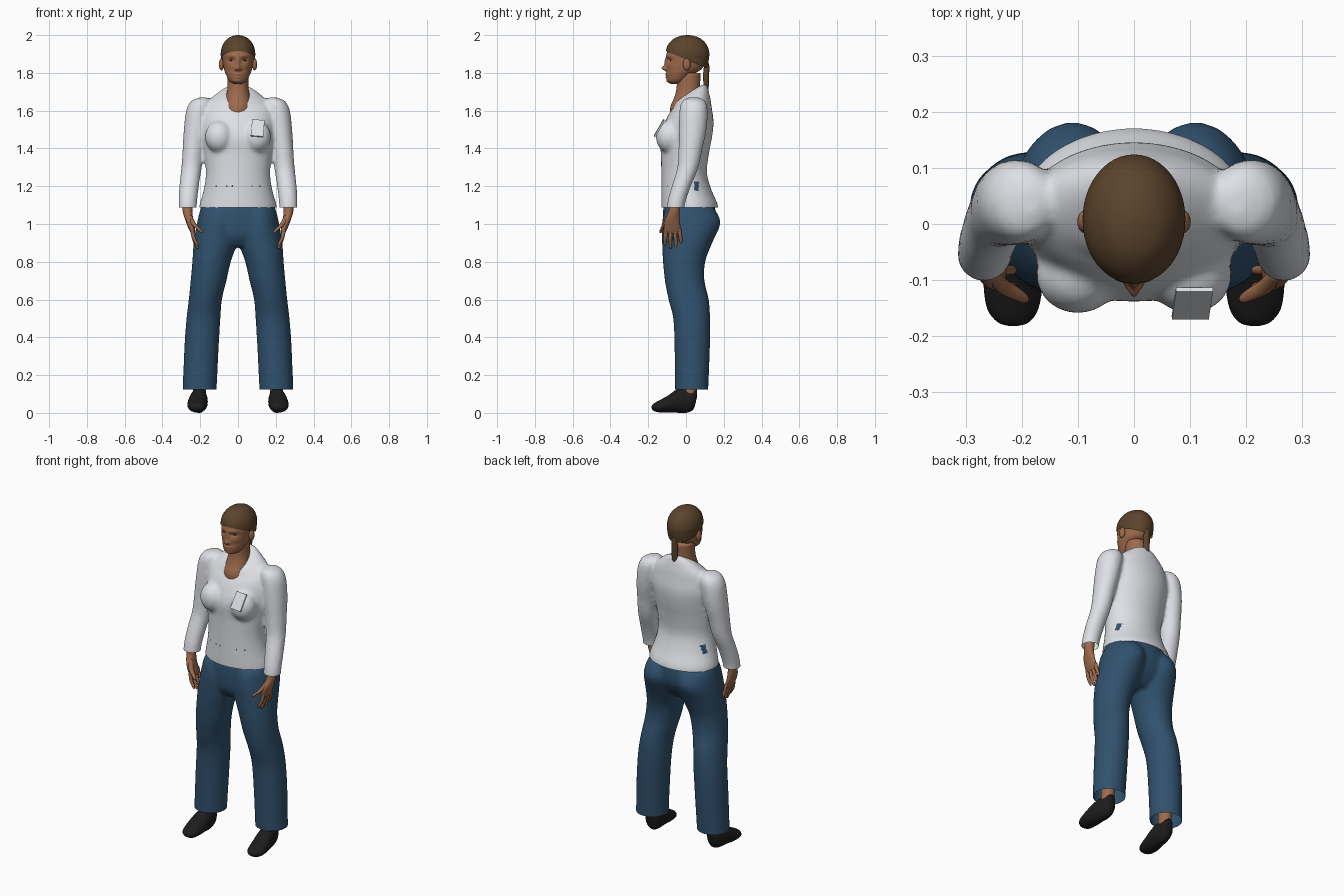
import bpy, bmesh
from math import sin, cos, pi, exp, radians
from mathutils import Vector, Matrix

default_cube = bpy.data.objects.get("Cube")
if default_cube:
    bpy.data.objects.remove(default_cube)


def material(name, r, g, b):
    mat = bpy.data.materials.new(name)
    mat.use_nodes = True
    mat.diffuse_color = (r, g, b, 1)
    shader = mat.node_tree.nodes["Principled BSDF"]
    shader.inputs["Base Color"].default_value = (r, g, b, 1)
    shader.inputs["Roughness"].default_value = 0.8
    return mat


skin = material("skin", 0.34, 0.145, 0.072)
hair_brown = material("hair_brown", 0.105, 0.057, 0.025)
white_cloth = material("white_cloth", 0.73, 0.75, 0.79)
denim = material("denim", 0.03, 0.083, 0.155)
shoe_black = material("shoe_black", 0.012, 0.012, 0.013)
eye_dark = material("eye_dark", 0.04, 0.02, 0.012)


def spline(stations, steps):
    """Smooth the stations with a Catmull-Rom curve."""
    pts = [Vector(s) for s in stations]
    out = []
    for i in range(len(pts) - 1):
        a, b, c, d = pts[max(i - 1, 0)], pts[i], pts[i + 1], pts[min(i + 2, len(pts) - 1)]
        for k in range(steps):
            t = k / steps
            out.append(0.5 * (2 * b + (c - a) * t + (2 * a - 5 * b + 4 * c - d) * t ** 2
                              + (3 * b - a - 3 * c + d) * t ** 3))
    return out + [pts[-1]]


def loft(bm, stations, n=32, steps=4, side=1, along_y=False, bump=None):
    """Skin elliptical rings; a station is x, y, z, x radius, y radius, tilt."""
    stations = [tuple(s) + (0,) * (6 - len(s)) for s in stations]
    rings = []
    for x, y, z, rx, ry, tilt in spline(stations, steps):
        ring = []
        for k in range(n):
            a = 2 * pi * k / n
            dy = max(ry, 0.001) * sin(a)
            co = Vector((side * (x + max(rx, 0.001) * cos(a)), y + dy, z + tilt * dy))
            if along_y:
                co.y, co.z = co.z, co.y
            ring.append(bm.verts.new(bump(co) if bump else co))
        rings.append(ring)
    for low, high in zip(rings, rings[1:]):
        for k in range(n):
            j = (k + 1) % n
            bm.faces.new((low[k], low[j], high[j], high[k]))
    bm.faces.new(rings[0])
    bm.faces.new(rings[-1])


def ball(bm, centre, radii):
    place = Matrix.Translation(centre) @ Matrix.Diagonal((*radii, 1))
    bmesh.ops.create_uvsphere(bm, u_segments=24, v_segments=16, radius=1, matrix=place)


def cut_below(bm, point, normal):
    everything = bm.verts[:] + bm.edges[:] + bm.faces[:]
    bmesh.ops.bisect_plane(bm, geom=everything, plane_co=point, plane_no=normal, clear_inner=True)


def finish(bm, name, *mats):
    bmesh.ops.recalc_face_normals(bm, faces=bm.faces[:])
    for face in bm.faces:
        face.smooth = True
    mesh = bpy.data.meshes.new(name)
    bm.to_mesh(mesh)
    bm.free()
    for mat in mats:
        mesh.materials.append(mat)
    obj = bpy.data.objects.new(name, mesh)
    bpy.context.collection.objects.link(obj)
    return obj


def fuse(obj, hem):
    """Melt overlapping volumes into one cloth surface and open it at the hem."""
    remesh = obj.modifiers.new("fuse", 'REMESH')
    remesh.mode = 'VOXEL'
    remesh.voxel_size = 0.01
    smooth = obj.modifiers.new("soften", 'SMOOTH')
    smooth.factor = 0.5
    smooth.iterations = 8
    bpy.context.view_layer.objects.active = obj
    for mod in ("fuse", "soften"):
        bpy.ops.object.modifier_apply(modifier=mod)
    bm = bmesh.new()
    bm.from_mesh(obj.data)
    cut_below(bm, (0, 0, hem), (0, 0, 1))
    for face in bm.faces:
        face.smooth = True
        face.material_index = 0
    bm.to_mesh(obj.data)
    bm.free()


# Shirt: torso, bust and sleeves
bm = bmesh.new()
loft(bm, [(0, .02, 1.04, .205, .15), (0, .019, 1.1, .204, .15), (0, .002, 1.18, .182, .133),
          (0, -.01, 1.27, .17, .121), (0, -.006, 1.37, .18, .127), (0, 0, 1.46, .192, .138),
          (0, .017, 1.54, .197, .129), (0, .025, 1.6, .19, .112, .1), (0, .03, 1.645, .165, .097, .3),
          (0, .022, 1.69, .092, .083, .6), (0, .02, 1.7, .04, .04, .6)], n=48)
for side in (-1, 1):
    ball(bm, (side * .1, -.09, 1.462), (.075, .07, .085))
    loft(bm, [(.185, .04, 1.67, .02, .03), (.195, .04, 1.65, .055, .062), (.207, .04, 1.6, .068, .075),
              (.223, .035, 1.5, .064, .074), (.236, .024, 1.4, .057, .064), (.246, .01, 1.3, .054, .056),
              (.259, -.025, 1.2, .052, .051), (.266, -.052, 1.11, .049, .048),
              (.267, -.057, 1.04, .046, .045)], side=side)
shirt = finish(bm, "shirt", white_cloth, denim)
fuse(shirt, 1.087)

# Small denim spots showing through the shirt above the hem
polygons = shirt.data.polygons
for x in (-.13, -.06, -.03, .08, .13):
    spot = Vector((x, -.13, 1.2))
    min(polygons, key=lambda p: (p.center - spot).length).material_index = 1
for poly in polygons:
    c = poly.center
    if abs(c.y - .055) < .013 and abs(c.z - 1.2) < .022 and .1 < abs(c.x) < .2:
        poly.material_index = 1

# Chest pocket plate
bm = bmesh.new()
tilt = Matrix.Rotation(radians(5), 4, 'Y') @ Matrix.Rotation(radians(-30), 4, 'X')
bmesh.ops.create_cube(bm, size=1, matrix=Matrix.Translation((.104, -.142, 1.507)) @ tilt
                      @ Matrix.Diagonal((.066, .008, .1, 1)))
pocket = finish(bm, "chest_pocket", white_cloth)
for poly in pocket.data.polygons:
    poly.use_smooth = False

# Trousers: hips and legs
bm = bmesh.new()
loft(bm, [(0, .015, 1.14, .17, .11), (0, .017, 1.09, .196, .136), (0, .017, 1.0, .212, .14),
          (0, .005, .93, .2, .12), (0, 0, .88, .1, .08)], n=48)
for side in (-1, 1):
    loft(bm, [(.1, .02, 1.1, .07, .1), (.105, .023, 1.07, .095, .135), (.11, .027, 1.0, .108, .155),
              (.12, .006, .9, .115, .133), (.14, -.01, .8, .102, .112), (.156, -.007, .7, .095, .105),
              (.173, .014, .6, .088, .107), (.183, .03, .5, .09, .098), (.193, .033, .35, .091, .094),
              (.203, .03, .12, .09, .088), (.204, .03, .06, .09, .088)], side=side)
trousers = finish(bm, "trousers", denim)
fuse(trousers, .125)

# Neck
bm = bmesh.new()
loft(bm, [(0, -.003, 1.56, .08, .078), (0, -.003, 1.62, .074, .08), (0, .005, 1.67, .064, .067),
          (0, .012, 1.72, .056, .062), (0, .015, 1.8, .056, .062)])
finish(bm, "neck", skin)

# Head: face forms are soft bumps given as x, z, depth, width, height
forms = [(0, 1.825, .026, .012, .013), (0, 1.855, .012, .009, .022), (0, 1.791, .007, .022, .006),
         (0, 1.776, .007, .018, .005), (0, 1.757, .005, .02, .01)]
for side in (-1, 1):
    forms += [(side * .034, 1.868, -.012, .016, .01), (side * .03, 1.889, .004, .022, .008),
              (side * .013, 1.82, .008, .008, .007), (side * .045, 1.835, .004, .02, .015)]


def face_forms(co):
    if co.y < -.03:
        co.y -= sum(d * exp(-((co.x - x) / w) ** 2 - ((co.z - z) / h) ** 2)
                    for x, z, d, w, h in forms)
    return co


bm = bmesh.new()
loft(bm, [(0, -.055, 1.742, .02, .025), (0, -.049, 1.757, .045, .049), (0, -.033, 1.79, .063, .07),
          (0, -.01, 1.82, .074, .092), (0, 0, 1.86, .081, .103), (0, .003, 1.9, .084, .106),
          (0, .005, 1.94, .074, .094), (0, .005, 1.965, .05, .065), (0, .005, 1.975, .01, .01)],
     n=96, steps=8, bump=face_forms)
finish(bm, "head", skin)

# Hair cap with a sloping hairline
bm = bmesh.new()
loft(bm, [(0, .015, 1.8, .074, .09), (0, .013, 1.84, .085, .102), (0, .009, 1.88, .09, .113),
          (0, .008, 1.91, .091, .115), (0, .007, 1.95, .08, .102), (0, .007, 1.982, .054, .07),
          (0, .007, 1.996, .026, .034), (0, .007, 2.0, .004, .005)], n=48)
cut_below(bm, (0, -.105, 1.915), (0, .42, 1))
finish(bm, "hair_cap", hair_brown)

bm = bmesh.new()
loft(bm, [(0, .1, 1.865, .01, .01), (0, .109, 1.84, .015, .014), (0, .106, 1.78, .02, .016),
          (0, .108, 1.72, .015, .012), (0, .11, 1.69, .005, .004)], n=16)
finish(bm, "ponytail", hair_brown)

for label, side in (("left", 1), ("right", -1)):
    # Ear and eye
    bm = bmesh.new()
    ball(bm, (side * .088, .004, 1.845), (.013, .02, .032))
    finish(bm, label + "_ear", skin)
    bm = bmesh.new()
    ball(bm, (side * .034, -.08, 1.866), (.011, .006, .004))
    finish(bm, label + "_eye", eye_dark)

    # Hand: palm, four fingers and thumb
    bm = bmesh.new()
    loft(bm, [(.266, -.057, 1.14, .028, .03), (.267, -.063, 1.07, .026, .029),
              (.258, -.073, 1.02, .021, .04), (.243, -.073, .97, .016, .045),
              (.238, -.072, .95, .01, .038)], n=24, side=side)
    for k, tip in enumerate((.885, .87, .865, .88)):
        root, end = -.106 + k * .023, -.112 + k * .03
        loft(bm, [(.244, root, .98, .01, .011), (.236, (root + end) / 2, .93, .01, .01),
                  (.218, end, tip + .01, .008, .008), (.214, end, tip, .003, .003)],
             n=12, side=side)
    loft(bm, [(.256, -.085, 1.045, .012, .014), (.235, -.11, 1.0, .014, .014),
              (.2, -.13, .965, .01, .01), (.192, -.135, .953, .004, .004)], n=12, side=side)
    finish(bm, label + "_hand", skin)

    # Ankle inside the trouser leg
    bm = bmesh.new()
    loft(bm, [(.205, .015, .08, .036, .04), (.203, .02, .15, .036, .04),
              (.195, .03, .35, .05, .055)], n=24, side=side)
    finish(bm, label + "_ankle", skin)

    # Shoe, lofted from heel to toe
    bm = bmesh.new()
    loft(bm, [(.205, .105, .058, .02, .02), (.205, .075, .04, .036, .055), (.206, .068, 0, .043, .068),
              (.21, .062, -.05, .05, .061), (.215, .045, -.1, .053, .044),
              (.216, .033, -.15, .046, .029), (.215, .03, -.175, .028, .016),
              (.215, .03, -.182, .006, .004)], n=24, side=side, along_y=True,
         bump=lambda co: Vector((co.x, co.y, max(co.z, 0))))
    finish(bm, label + "_shoe", shoe_black)
